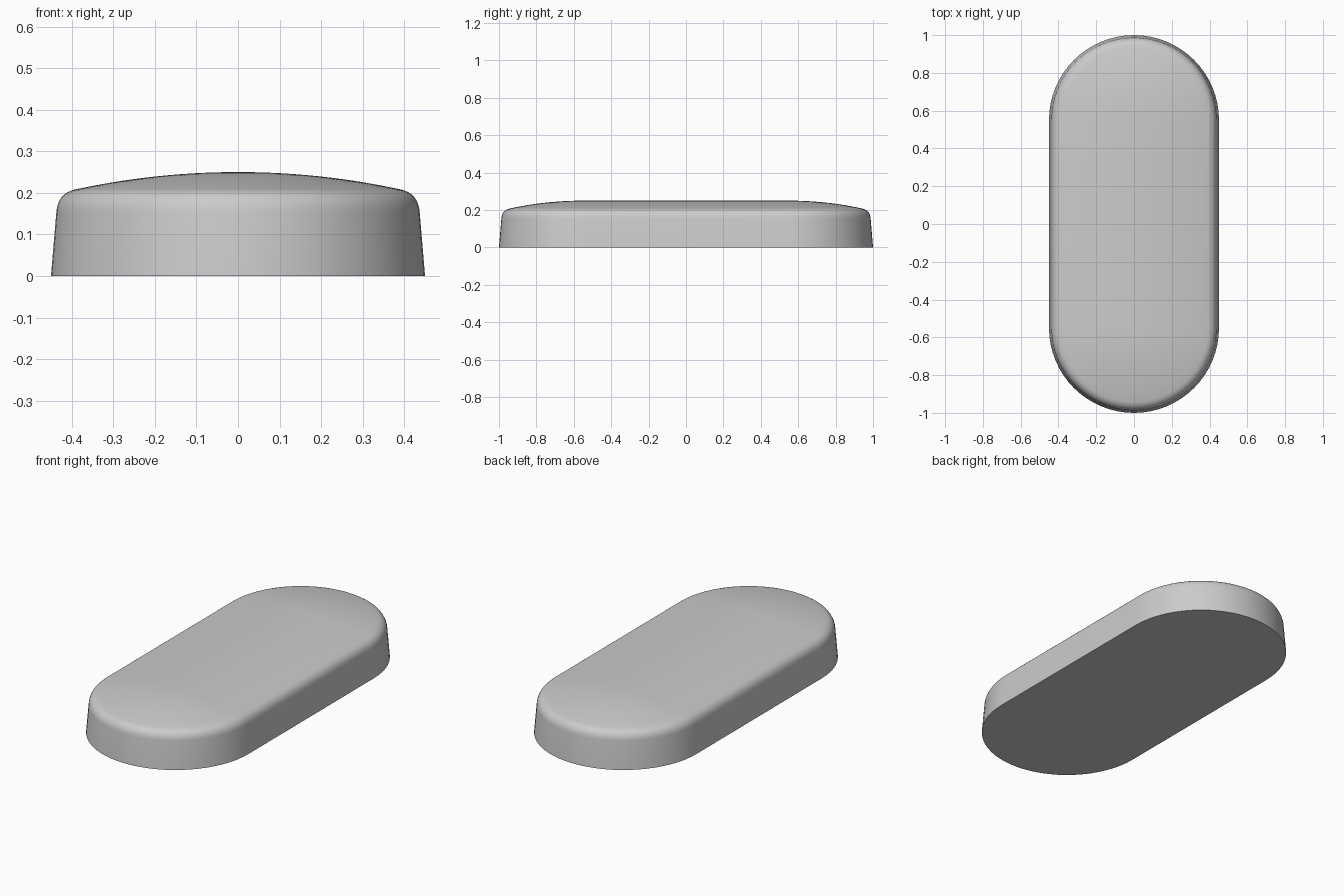
import bpy, bmesh
from math import sin, cos, pi, sqrt

if "Cube" in bpy.data.objects:
    bpy.data.objects.remove(bpy.data.objects["Cube"])

HALF = 0.55      # half length of the straight middle
SEG = 32         # segments per rounded end


def profile():
    """Side profile: (distance from the centre line, height)."""
    pts = [(0.45, 0.0)]
    # rounded shoulder between tapered wall and crown
    a, b, c = (0.437, 0.155), (0.4325, 0.2), (0.39, 0.2085)
    for i in range(9):
        t = i / 8
        pts.append(tuple((1 - t) ** 2 * p + 2 * t * (1 - t) * q + t * t * r
                         for p, q, r in zip(a, b, c)))
    # shallow domed crown
    drop = 0.25 - c[1]
    rad = (c[0] ** 2 + drop ** 2) / (2 * drop)
    for i in range(1, 13):
        d = c[0] * (1 - i / 12)
        pts.append((d, 0.25 - rad + sqrt(rad * rad - d * d)))
    return pts


def ring(bm, r, z):
    """Stadium-shaped loop of vertices."""
    verts = []
    for start, cy in ((0, HALF), (pi, -HALF)):
        for i in range(SEG + 1):
            a = start + pi * i / SEG
            verts.append(bm.verts.new((r * cos(a), cy + r * sin(a), z)))
    return verts


# Pill-shaped pad: sweep the profile round the stadium outline
bm = bmesh.new()
rings = [ring(bm, r, z) for r, z in profile()]
bm.faces.new(list(reversed(rings[0])))
for lo, hi in zip(rings, rings[1:]):
    n = len(lo)
    for i in range(n):
        j = (i + 1) % n
        bm.faces.new((lo[i], lo[j], hi[j], hi[i]))
bmesh.ops.remove_doubles(bm, verts=bm.verts, dist=1e-5)
bmesh.ops.recalc_face_normals(bm, faces=bm.faces)
mesh = bpy.data.meshes.new("rounded_pad")
bm.to_mesh(mesh)
bm.free()

pad = bpy.data.objects.new("rounded_pad", mesh)
bpy.context.collection.objects.link(pad)
bpy.context.view_layer.objects.active = pad
pad.select_set(True)
bpy.ops.object.shade_smooth_by_angle(angle=pi / 6)
